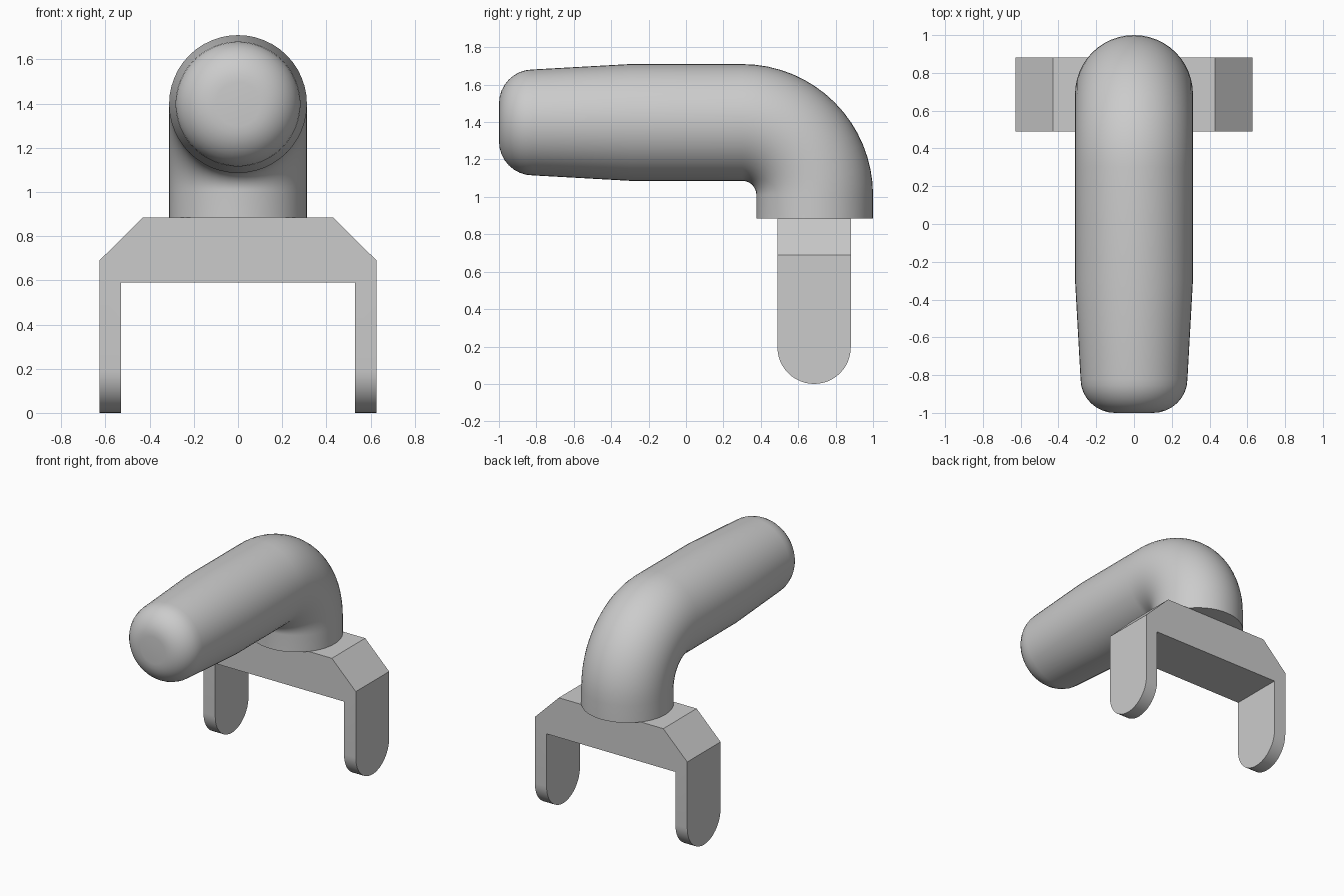
import bpy, bmesh
from math import sin, cos, pi, radians
from mathutils import Vector

cube = bpy.data.objects.get("Cube")
if cube:
    bpy.data.objects.remove(cube, do_unlink=True)

# Plain grey finish
grey = bpy.data.materials.new("light_grey")
grey.use_nodes = True
colour = (0.6, 0.6, 0.6, 1)
grey.diffuse_color = colour
grey.node_tree.nodes["Principled BSDF"].inputs["Base Color"].default_value = colour


def finish(name, bm):
    bmesh.ops.recalc_face_normals(bm, faces=bm.faces)
    mesh = bpy.data.meshes.new(name)
    bm.to_mesh(mesh)
    bm.free()
    mesh.materials.append(grey)
    obj = bpy.data.objects.new(name, mesh)
    bpy.context.collection.objects.link(obj)
    return obj


def prism(name, points, offset):
    bm = bmesh.new()
    face = bm.faces.new([bm.verts.new(p) for p in points])
    made = bmesh.ops.extrude_face_region(bm, geom=[face])
    verts = [v for v in made["geom"] if isinstance(v, bmesh.types.BMVert)]
    bmesh.ops.translate(bm, verts=verts, vec=offset)
    return finish(name, bm)


def select_only(obj):
    bpy.ops.object.select_all(action='DESELECT')
    obj.select_set(True)
    bpy.context.view_layer.objects.active = obj


def smooth(obj):
    select_only(obj)
    bpy.ops.object.shade_smooth_by_angle(angle=radians(35))


# Bent grip: rings of (y, z, radius, tilt) from the rounded nose to the base
RADIUS, BEND, BEND_Y, BEND_Z, BASE_Z = 0.312, 0.388, 0.30, 1.01, 0.885
AXIS_Z = BEND_Z + BEND
rings = []
for i in range(9):
    a = pi / 2 * i / 8
    rings.append((-0.82 - 0.18 * cos(a), AXIS_Z, 0.10 + 0.183 * sin(a), 0))
rings.append((-0.30, AXIS_Z, RADIUS, 0))
for i in range(17):
    t = pi / 2 * i / 16
    rings.append((BEND_Y + BEND * sin(t), BEND_Z + BEND * cos(t), RADIUS, t))
rings.append((BEND_Y + BEND, BASE_Z, RADIUS, pi / 2))

SIDES = 48
bm = bmesh.new()
loops = []
for y, z, r, t in rings:
    across, up = Vector((1, 0, 0)), Vector((0, sin(t), cos(t)))
    angles = [2 * pi * k / SIDES for k in range(SIDES)]
    loops.append([bm.verts.new(Vector((0, y, z)) + r * (cos(a) * across + sin(a) * up))
                  for a in angles])
for low, high in zip(loops, loops[1:]):
    for k in range(SIDES):
        n = (k + 1) % SIDES
        bm.faces.new((low[k], low[n], high[n], high[k]))
bm.faces.new(loops[0])
bm.faces.new(loops[-1])
smooth(finish("bent_grip", bm))

# Forked bracket: chamfered front outline, mirrored left to right
half = [(0.43, BASE_Z), (0.627, 0.69), (0.627, -0.1), (0.53, -0.1), (0.53, 0.59)]
outline = half + [(-x, z) for x, z in reversed(half)]
bracket = prism("forked_bracket", [(x, 0.3, z) for x, z in outline], (0, 0.8, 0))

# Round the leg ends by keeping what lies inside a round-bottomed slab
LEG_Y, LEG_R = 0.685, 0.196
slab = [(-1, LEG_Y - LEG_R * cos(pi * i / 24), LEG_R - LEG_R * sin(pi * i / 24))
        for i in range(25)]
slab += [(-1, LEG_Y + LEG_R, 1.2), (-1, LEG_Y - LEG_R, 1.2)]
cutter = prism("leg_end_cutter", slab, (2, 0, 0))
cutter.hide_render = True
trim = bracket.modifiers.new("round_legs", 'BOOLEAN')
trim.operation = 'INTERSECT'
trim.solver = 'EXACT'
trim.object = cutter
select_only(bracket)
bpy.ops.object.modifier_apply(modifier=trim.name)
bpy.data.objects.remove(cutter, do_unlink=True)
smooth(bracket)
